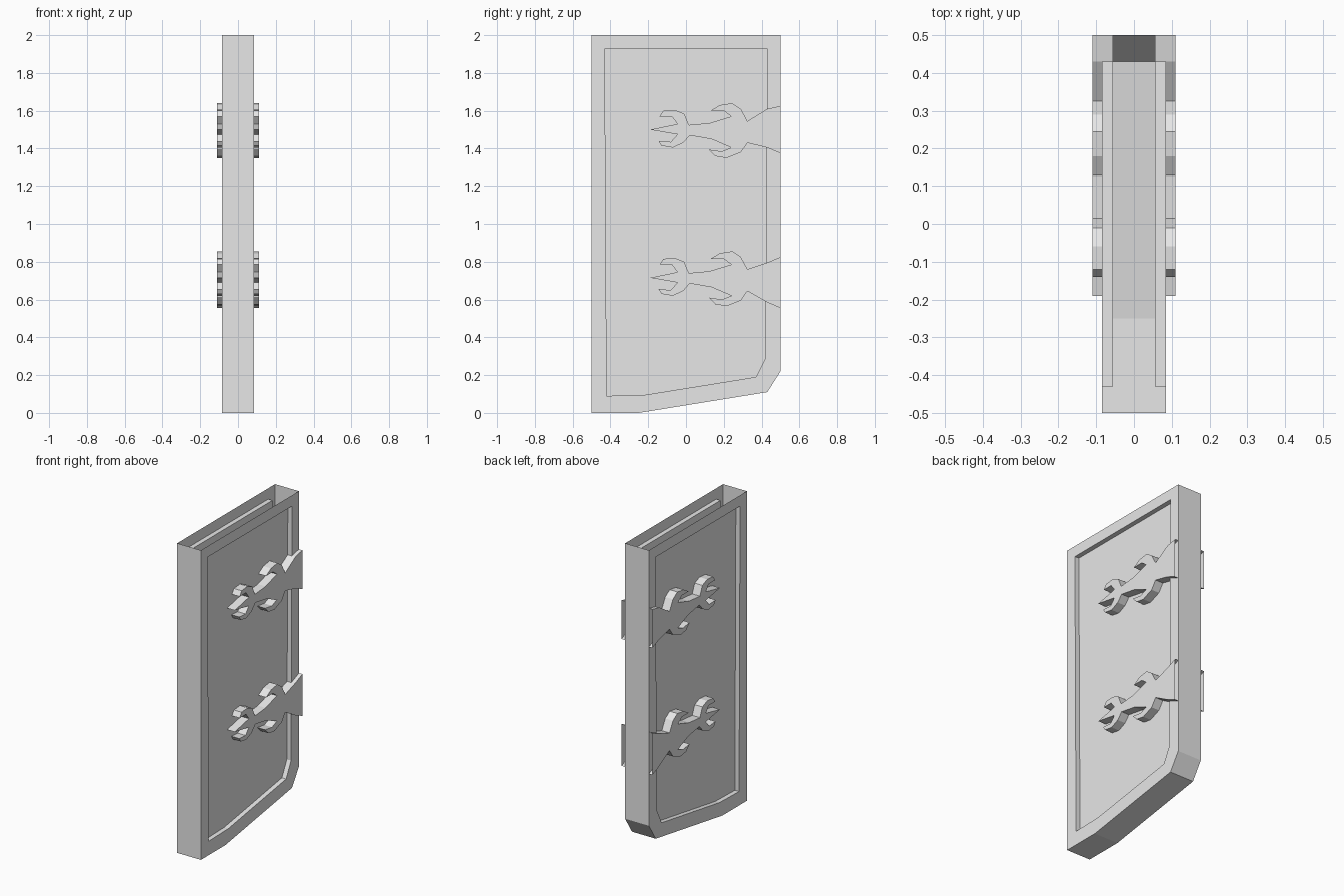
import bpy
import bmesh

default_cube = bpy.data.objects.get("Cube")
if default_cube:
    bpy.data.objects.remove(default_cube, do_unlink=True)

FACE_X, PANEL_X, HINGE_X = 0.085, 0.055, 0.11

grey = bpy.data.materials.new("plain grey")
grey.use_nodes = True
grey.diffuse_color = (0.8, 0.8, 0.8, 1)
grey.node_tree.nodes["Principled BSDF"].inputs["Base Color"].default_value = (0.8, 0.8, 0.8, 1)


def ring(bm, x, outline):
    """Add a loop of vertices at a given x from (y, z) points."""
    return [bm.verts.new((x, y, z)) for y, z in outline]


def bridge(bm, first, second, skip=()):
    """Join two loops with quads, leaving out the skipped edges."""
    count = len(first)
    for i in range(count):
        if i not in skip:
            j = (i + 1) % count
            bm.faces.new((first[i], first[j], second[j], second[i]))


def mirrored_object(name, bm):
    """Turn one half into an object mirrored across the door's thickness."""
    mesh = bpy.data.meshes.new(name)
    bm.to_mesh(mesh)
    bm.free()
    mesh.materials.append(grey)
    obj = bpy.data.objects.new(name, mesh)
    bpy.context.collection.objects.link(obj)
    mirror = obj.modifiers.new("Mirror", "MIRROR")
    mirror.use_axis[0] = True
    return obj


# Door leaf: hollow shell, open at the top, with a recessed panel on each side
outer = [(-0.5, 0), (-0.25, 0), (0.43, 0.11), (0.5, 0.22), (0.5, 2), (-0.5, 2)]
inner = [(-0.42, 0.09), (-0.22, 0.095), (0.37, 0.19), (0.42, 0.29),
         (0.43, 1.93), (-0.43, 1.93)]
TOP_EDGE = 4
bm = bmesh.new()
middle = ring(bm, 0, outer)
edge = ring(bm, FACE_X, outer)
lip = ring(bm, FACE_X, inner)
floor = ring(bm, PANEL_X, inner)
bridge(bm, middle, edge, skip=(TOP_EDGE,))
bridge(bm, edge, lip)
bridge(bm, lip, floor)
bm.faces.new(floor)
mirrored_object("door_leaf", bm)

# Strap hinge outline: upper barb, upper claw, point, lower claw, lower barb
strap = [
    (0.325, 0.045), (0.29, 0.11), (0.245, 0.14), (0.18, 0.13), (0.13, 0.1),
    (0.2, 0.1), (0.24, 0.07), (0.125, 0.035), (0.015, 0.025),
    (-0.01, 0.085), (-0.06, 0.105), (-0.12, 0.1), (-0.14, 0.07),
    (-0.075, 0.07), (-0.045, 0.03), (-0.19, 0), (-0.045, -0.025),
    (-0.08, -0.065), (-0.145, -0.06), (-0.13, -0.085), (-0.07, -0.095),
    (-0.015, -0.07), (0.02, -0.03), (0.135, -0.05), (0.24, -0.095),
    (0.19, -0.115), (0.12, -0.105), (0.155, -0.14), (0.215, -0.15),
    (0.29, -0.12), (0.325, -0.07),
]


def strap_hinge(name, height, top, bottom):
    """Raised strap hinge with a flared end at the door's back edge."""
    flare_top = [(0.5, top[1]), (0.43, top[0])]
    flare_bottom = [(0.43, bottom[0]), (0.5, bottom[1])]
    outline = [(y, z + height) for y, z in flare_top + strap + flare_bottom]
    bm = bmesh.new()
    base = ring(bm, PANEL_X, outline)
    front = ring(bm, HINGE_X, outline)
    bridge(bm, base, front, skip=(len(outline) - 1,))
    bm.faces.new(front)
    mirrored_object(name, bm)


strap_hinge("upper_hinges", 1.5, (0.11, 0.125), (-0.095, -0.125))
strap_hinge("lower_hinges", 0.715, (0.08, 0.11), (-0.13, -0.16))
